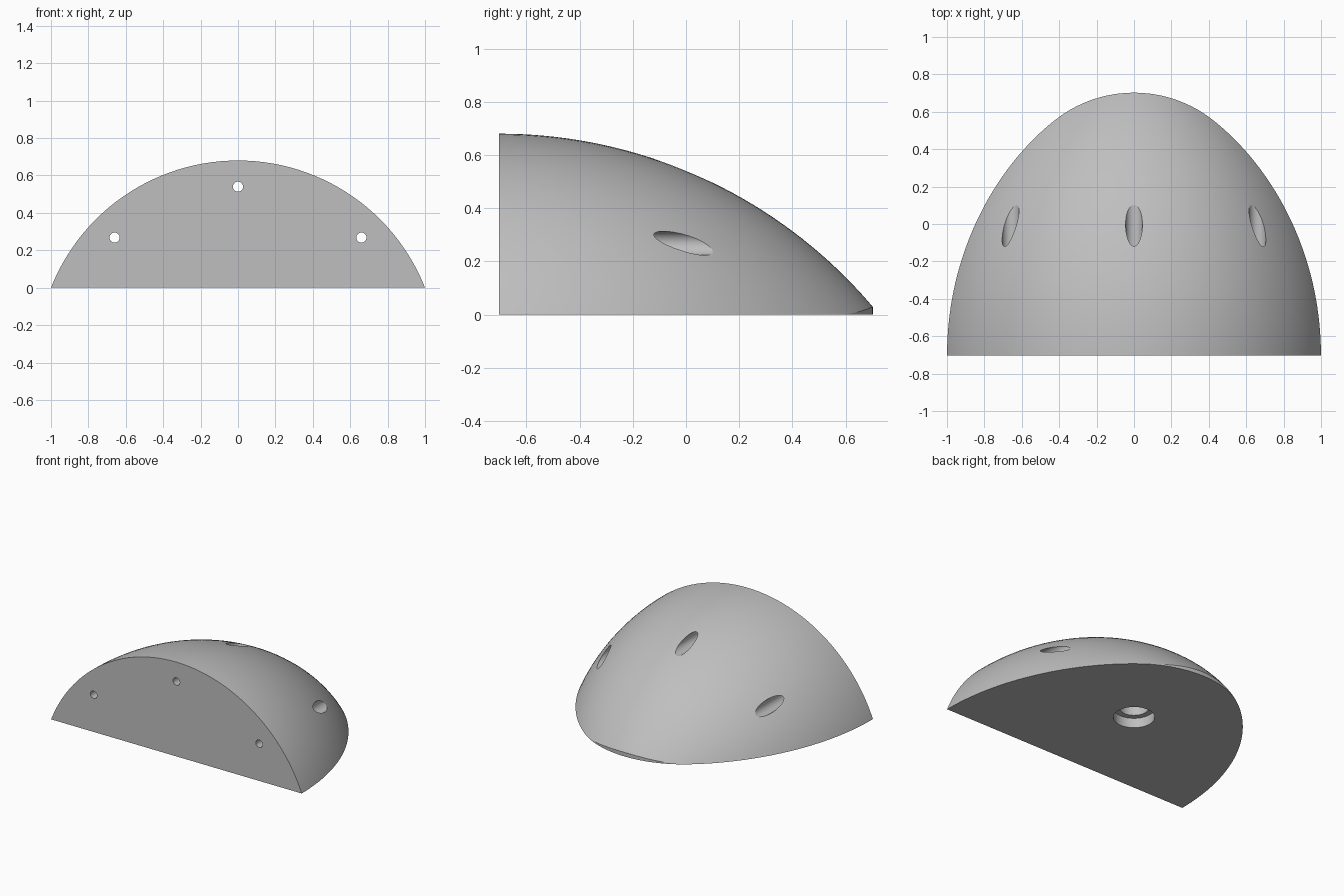
import bpy, bmesh
from math import sin, cos, asin, radians, pi
from mathutils import Matrix, Vector

if "Cube" in bpy.data.objects:
    bpy.data.objects.remove(bpy.data.objects["Cube"])

FRONT, TIP = -0.702, 0.702
AXIS_Z = -0.395      # height of the lathe axis, below the base
RADIUS = 1.075       # lathe radius at the flat front
ARC = 1.84           # radius of the side profile arc

grey = bpy.data.materials.new("plain_grey")
grey.use_nodes = True
grey.diffuse_color = (0.52, 0.52, 0.52, 1)
grey.node_tree.nodes["Principled BSDF"].inputs["Base Color"].default_value = grey.diffuse_color


def make_object(name, bm):
    bmesh.ops.recalc_face_normals(bm, faces=bm.faces)
    mesh = bpy.data.meshes.new(name)
    bm.to_mesh(mesh)
    bm.free()
    mesh.materials.append(grey)
    obj = bpy.data.objects.new(name, mesh)
    bpy.context.collection.objects.link(obj)
    return obj


def rod(name, radius, start, end):
    """Round cutter between two points."""
    start, end = Vector(start), Vector(end)
    axis = end - start
    bm = bmesh.new()
    turn = axis.to_track_quat('Z', 'Y').to_matrix().to_4x4()
    bmesh.ops.create_cone(bm, cap_ends=True, segments=48, radius1=radius, radius2=radius,
                          depth=axis.length,
                          matrix=Matrix.Translation((start + end) / 2) @ turn)
    return make_object(name, bm)


def cut(body, cutter):
    cutter.hide_render = True
    mod = body.modifiers.new("cut", 'BOOLEAN')
    mod.operation, mod.solver, mod.object = 'DIFFERENCE', 'EXACT', cutter
    bpy.context.view_layer.objects.active = body
    bpy.ops.object.modifier_apply(modifier=mod.name)
    bpy.data.objects.remove(cutter)


# Domed body: arc profile lathed about a lengthwise axis, cut flat at the base
bm = bmesh.new()
end_angle = asin((ARC ** 2 - (ARC - RADIUS) ** 2) ** 0.5 / ARC)
steps = 48
points = [(0, FRONT, AXIS_Z)]
for i in range(steps + 1):
    a = end_angle * i / steps
    points.append((0, FRONT + ARC * sin(a), AXIS_Z + RADIUS - ARC * (1 - cos(a))))
verts = [bm.verts.new(p) for p in points]
edges = [bm.edges.new(pair) for pair in zip(verts, verts[1:])]
bmesh.ops.spin(bm, geom=verts + edges, cent=(0, 0, AXIS_Z), axis=(0, 1, 0),
               angle=2 * pi, steps=144)
bmesh.ops.remove_doubles(bm, verts=bm.verts, dist=0.0001)
result = bmesh.ops.bisect_plane(bm, geom=bm.verts[:] + bm.edges[:] + bm.faces[:],
                                plane_co=(0, 0, 0), plane_no=(0, 0, -1), clear_outer=True)
rim = [e for e in bm.edges if e.is_boundary]
bmesh.ops.contextual_create(bm, geom=rim)
bmesh.ops.dissolve_limit(bm, angle_limit=radians(0.05), verts=bm.verts, edges=bm.edges)
body = make_object("domed_body", bm)

# Rounded upright nose: everything beyond a vertical arc is removed
bm = bmesh.new()
nose, spread = 0.684, radians(37.8)
outline = []
for i in range(49):
    a = spread * (i / 24 - 1)
    outline.append((nose * sin(a), TIP - nose * (1 - cos(a))))
(x, y), run = outline[-1], 0.3
far = (x + run * cos(spread), y - run * sin(spread))
outline = [(-far[0], far[1])] + outline + [far, (far[0], 1.3), (-far[0], 1.3)]
face = bm.faces.new([bm.verts.new((px, py, -0.2)) for px, py in outline])
top = bmesh.ops.extrude_face_region(bm, geom=[face])["geom"]
bmesh.ops.translate(bm, vec=(0, 0, 1.2), verts=[v for v in top if isinstance(v, bmesh.types.BMVert)])
cut(body, make_object("nose_cutter", bm))

# Three lengthwise screw holes, widened toward the back
for x, z in ((0, 0.54), (0.66, 0.268), (-0.66, 0.268)):
    cut(body, rod("screw_cutter", 0.027, (x, -0.9, z), (x, 0.9, z)))
    cut(body, rod("counterbore_cutter", 0.045, (x, -0.4, z), (x, 0.9, z)))

# Stepped socket in the underside
cut(body, rod("socket_cutter", 0.135, (0, 0, -0.1), (0, 0, 0.07)))
cut(body, rod("inner_socket_cutter", 0.095, (0, 0, -0.1), (0, 0, 0.3)))

bpy.ops.object.select_all(action='DESELECT')
body.select_set(True)
bpy.context.view_layer.objects.active = body
bpy.ops.object.shade_smooth_by_angle(angle=radians(25))
